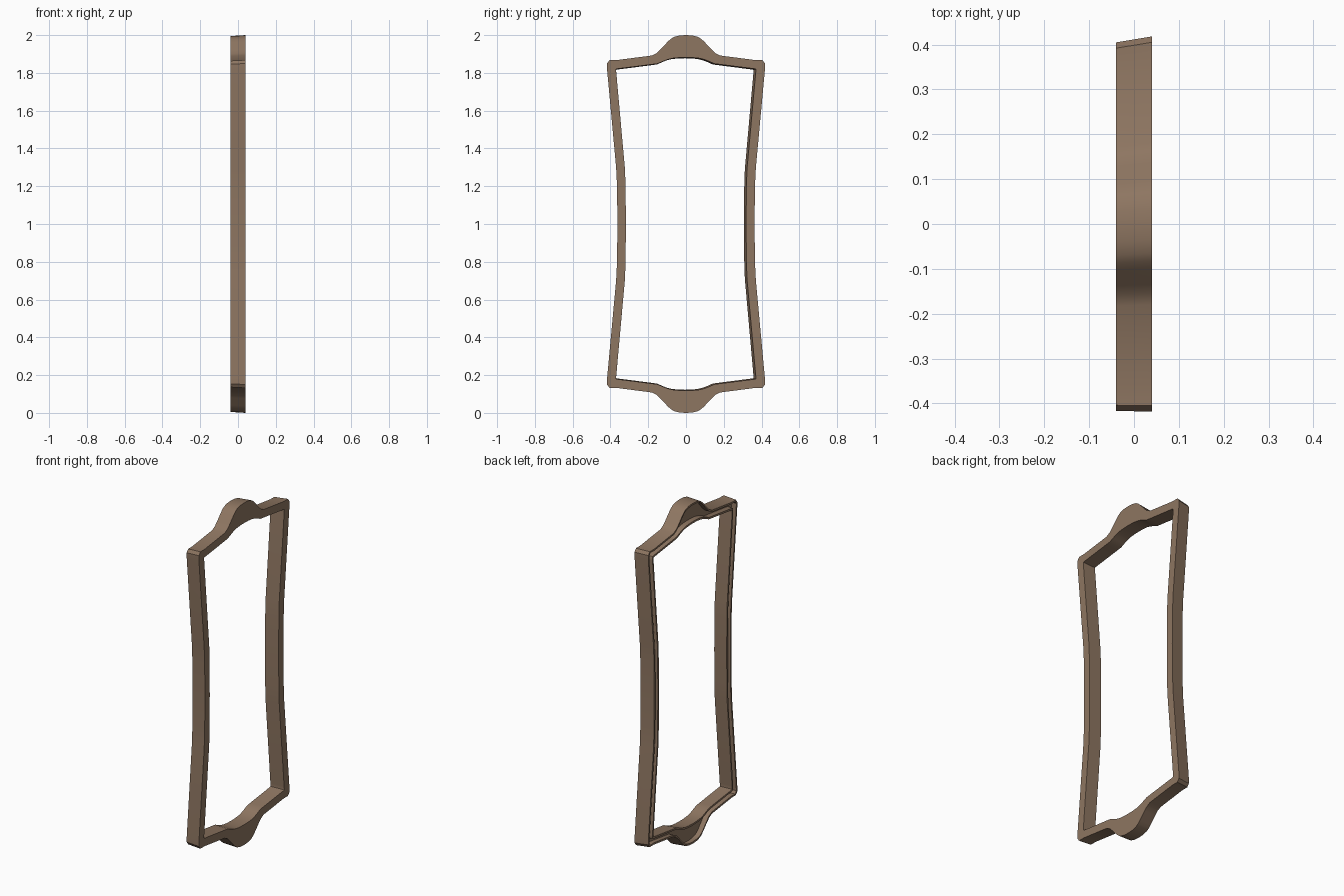
import bpy, bmesh, math
from mathutils import Vector

if "Cube" in bpy.data.objects:
    bpy.data.objects.remove(bpy.data.objects["Cube"])

# Quarter profile (y, height above centre): outer edge point, matching inner edge point
QUARTER = [
    ((0, 1.0), (0, .882)),
    ((.035, .998), (.035, .881)),
    ((.065, .990), (.068, .878)),
    ((.082, .979), (.085, .874)),
    ((.098, .964), (.10, .870)),
    ((.135, .924), (.125, .860)),
    ((.155, .905), (.15, .849)),
    ((.180, .892), (.18, .845)),
    ((.365, .868), (.362, .822)),
    ((.405, .868), (.370, .820)),
    ((.418, .850), (.3705, .816)),
    ((.418, .820), (.369, .800)),
    ((.370, .30), (.323, .29)),
    ((.365, .20), (.320, .20)),
    ((.363, 0), (.318, 0)),
]
HALF, WALL, DEPTH = 0.04, 0.011, 0.03


def flip(pairs, sy, sz):
    return [tuple(Vector((p[0] * sy, p[1] * sz)) for p in pr) for pr in pairs]


# Mirror the quarter into a closed loop
loop = (flip(QUARTER, 1, 1) + flip(QUARTER[-2::-1], 1, -1)
        + flip(QUARTER[1:], -1, -1) + flip(QUARTER[-2:0:-1], -1, 1))


def place(p, x):
    # Back side leans slightly towards -y and shrinks a little in height
    t = (HALF - x) / (2 * HALF)
    return (x, p.x - t * (0.006 + 0.0175 * p.x), 1 + p.y * (1 - 0.005 * t))


def section(outer, inner):
    # Channel section: flat front, thin walls, recessed back
    step = (inner - outer).normalized() * WALL
    return [place(outer, HALF), place(outer, -HALF), place(outer + step, -HALF),
            place(outer + step, -HALF + DEPTH), place(inner - step, -HALF + DEPTH),
            place(inner - step, -HALF), place(inner, -HALF), place(inner, HALF)]


# Sweep the section around the loop
bm = bmesh.new()
rings = [[bm.verts.new(c) for c in section(o, i)] for o, i in loop]
for k, a in enumerate(rings):
    b = rings[(k + 1) % len(rings)]
    for j in range(8):
        n = (j + 1) % 8
        bm.faces.new((a[j], a[n], b[n], b[j]))
bmesh.ops.recalc_face_normals(bm, faces=bm.faces)
mesh = bpy.data.meshes.new("frame")
bm.to_mesh(mesh)
bm.free()
frame = bpy.data.objects.new("frame", mesh)
bpy.context.collection.objects.link(frame)

# Brown finish
mat = bpy.data.materials.new("brown")
mat.diffuse_color = (0.27, 0.18, 0.12, 1)
mat.use_nodes = True
mat.node_tree.nodes["Principled BSDF"].inputs["Base Color"].default_value = mat.diffuse_color
mesh.materials.append(mat)

# Smooth curves, crisp edges
bpy.context.view_layer.objects.active = frame
frame.select_set(True)
bpy.ops.object.shade_smooth_by_angle(angle=math.radians(30))
